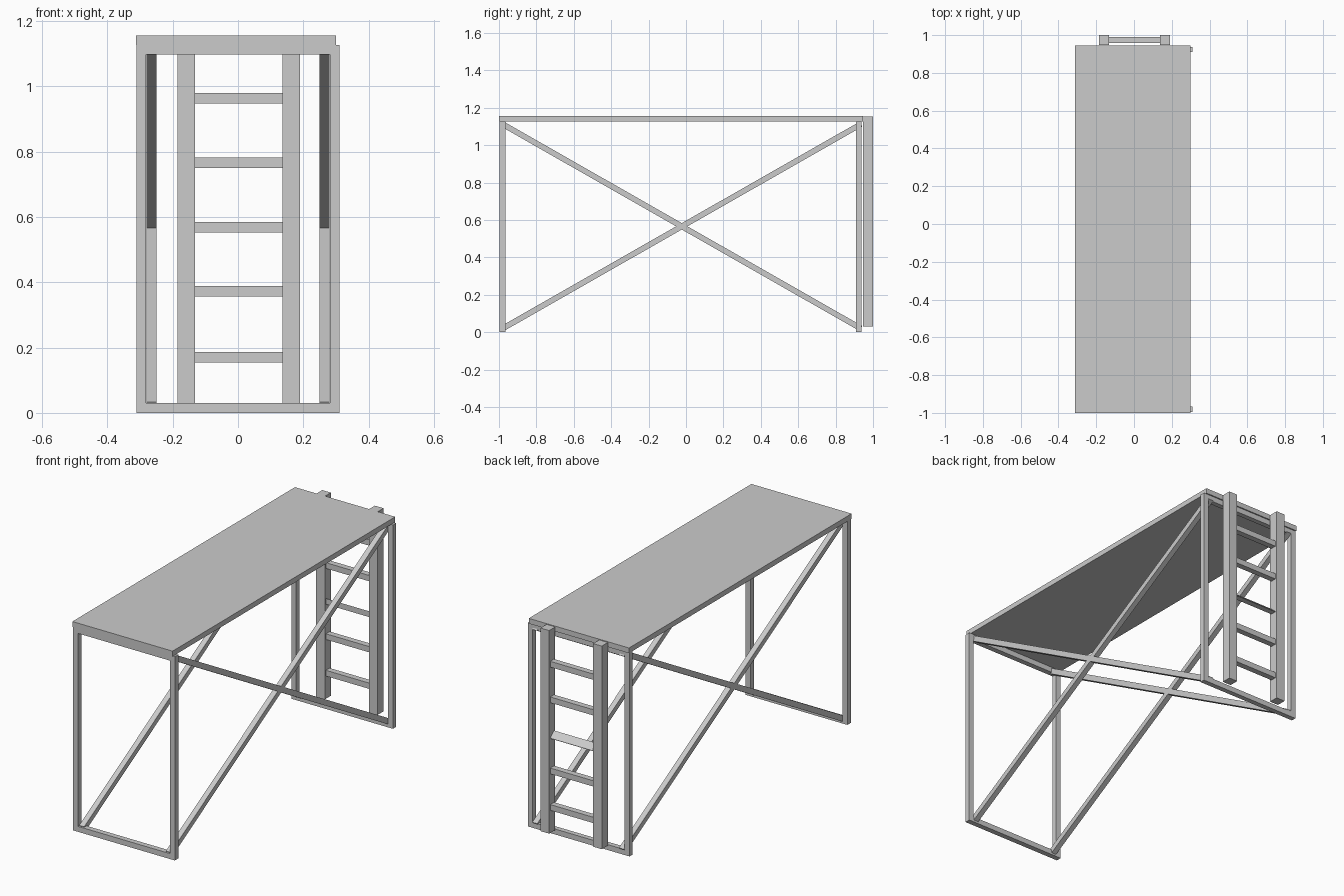
import bpy
import bmesh
from math import atan2, hypot

if "Cube" in bpy.data.objects:
    bpy.data.objects.remove(bpy.data.objects["Cube"])


def box(name, x, y, z):
    """Box from (min, max) ranges on each axis."""
    bpy.ops.mesh.primitive_cube_add(
        size=1, location=(sum(x) / 2, sum(y) / 2, sum(z) / 2))
    ob = bpy.context.object
    ob.name = name
    ob.scale = (x[1] - x[0], y[1] - y[0], z[1] - z[0])
    bpy.ops.object.transform_apply(location=False, rotation=False, scale=True)
    return ob


T = 0.03          # bar thickness
W = 0.311         # half width of the end frames
H = 1.127         # height of the end frames

# Deck board
box("deck", (-0.313, 0.3), (-1.0, 0.945), (H, 1.156))

# Rectangular end frames
for end, y in (("front", (-0.996, -0.966)), ("back", (0.91, 0.938))):
    box(end + "_left_post", (-W, -W + T), y, (0, H))
    box(end + "_right_post", (W - T, W), y, (0, H))
    box(end + "_bottom_bar", (-W + T, W - T), y, (0, T))
    box(end + "_top_bar", (-W + T, W - T), y, (H - T, H))

# Crossed diagonal braces just inside the posts
y0, y1, z0, z1 = -0.98, 0.935, 0.02, 1.112
length = hypot(y1 - y0, z1 - z0)
angle = atan2(z1 - z0, y1 - y0)
for side, x in (("left", -0.265), ("right", 0.265)):
    for kind, sign in (("rising", 1), ("falling", -1)):
        brace = box(f"{side}_{kind}_brace", (x - T / 2, x + T / 2),
                    (-length / 2, length / 2), (-T / 2, T / 2))
        brace.location = (x, (y0 + y1) / 2, (z0 + z1) / 2)
        brace.rotation_euler.x = sign * angle

# Ladder side rails
for side, x in (("left", (-0.185, -0.132)), ("right", (0.137, 0.19))):
    box(f"ladder_{side}_rail", x, (0.947, 1.0), (0.03, 1.153))

# Ladder rungs
for i, z in enumerate((0.171, 0.373, 0.568, 0.766, 0.963)):
    rung = box(f"ladder_rung_{i + 1}", (-0.132, 0.137), (0.957, 0.99),
               (z - 0.016, z + 0.016))
    if i == 2:
        # Middle rung is bevelled to a slope on its outer side
        bm = bmesh.new()
        bm.from_mesh(rung.data)
        for v in bm.verts:
            if v.co.y > 0 and v.co.z > 0:
                v.co.z = -0.014
        bm.to_mesh(rung.data)
        bm.free()
